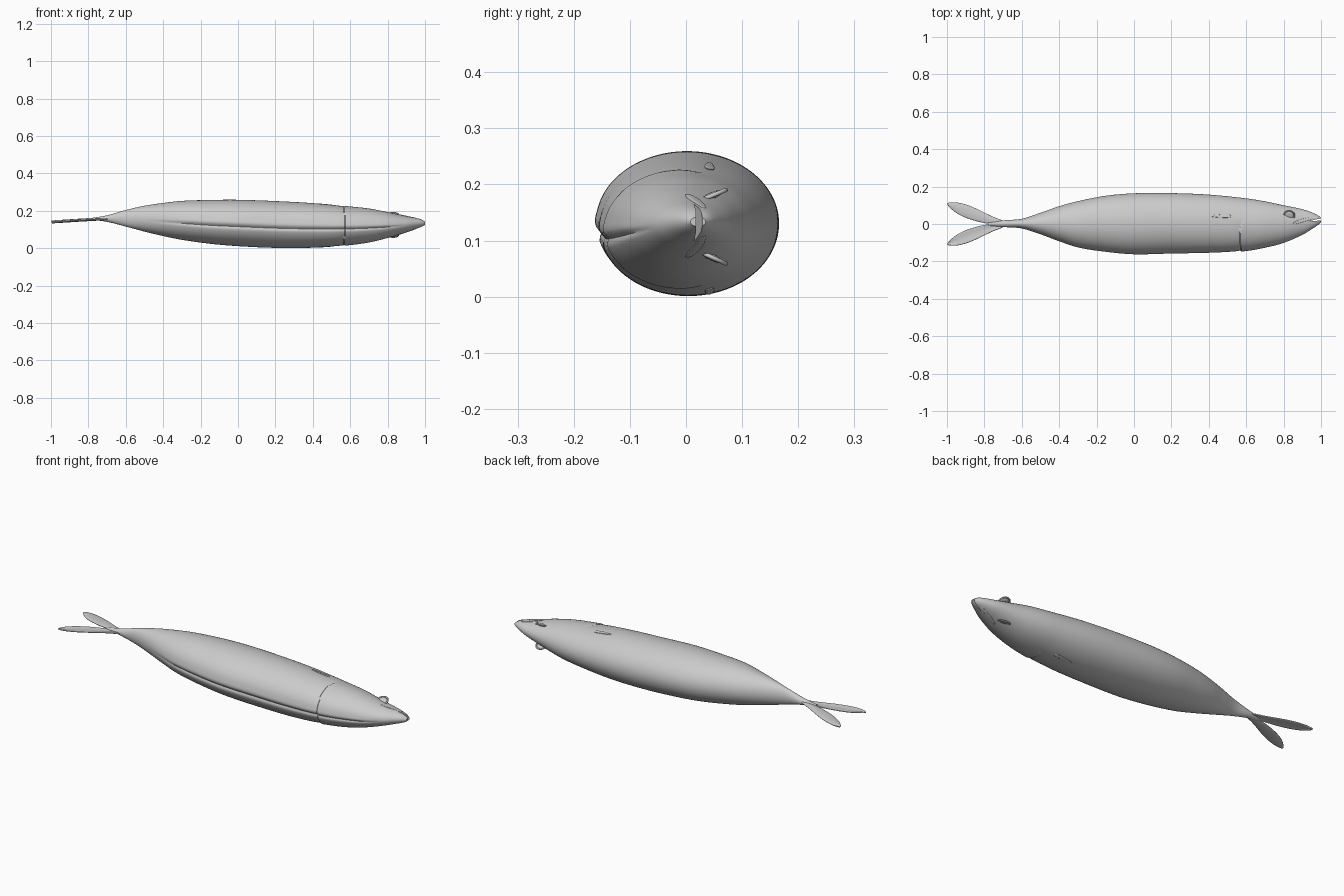
import bpy, bmesh, math
from mathutils import Vector

if "Cube" in bpy.data.objects:
    bpy.data.objects.remove(bpy.data.objects["Cube"])

# body stations: x, y low, y high, z low, z high
STATIONS = [
    (-0.78, -0.008, 0.008, 0.152, 0.162), (-0.70, -0.016, 0.019, 0.141, 0.176),
    (-0.60, -0.024, 0.028, 0.116, 0.204), (-0.50, -0.055, 0.060, 0.089, 0.227),
    (-0.40, -0.092, 0.095, 0.065, 0.242), (-0.30, -0.124, 0.122, 0.045, 0.253),
    (-0.15, -0.147, 0.151, 0.024, 0.258), (0.00, -0.160, 0.164, 0.011, 0.259),
    (0.20, -0.156, 0.165, 0.002, 0.252), (0.40, -0.152, 0.157, 0.003, 0.241),
    (0.60, -0.141, 0.137, 0.018, 0.222), (0.70, -0.125, 0.121, 0.031, 0.212),
    (0.80, -0.100, 0.100, 0.055, 0.193), (0.90, -0.058, 0.079, 0.086, 0.171),
    (0.95, -0.028, 0.062, 0.103, 0.162), (0.98, -0.008, 0.048, 0.114, 0.154),
    (1.00, 0.008, 0.035, 0.125, 0.142)]


def slope(i):
    a, b = STATIONS[max(i - 1, 0)], STATIONS[min(i + 1, len(STATIONS) - 1)]
    return [(q - p) / (b[0] - a[0]) for p, q in zip(a, b)]


def section(x):
    i = 0
    while i < len(STATIONS) - 2 and x > STATIONS[i + 1][0]:
        i += 1
    a, b = STATIONS[i], STATIONS[i + 1]
    h = b[0] - a[0]
    t = (x - a[0]) / h
    m, n = slope(i), slope(i + 1)
    v = [(2*t**3 - 3*t*t + 1)*a[k] + (t**3 - 2*t*t + t)*h*m[k]
         + (3*t*t - 2*t**3)*b[k] + (t**3 - t*t)*h*n[k] for k in range(1, 5)]
    return (v[0]+v[1])/2, (v[1]-v[0])/2, (v[2]+v[3])/2, (v[3]-v[2])/2


def flank(x, y, side, lift=0.0):
    """Point on the upper (1) or lower (-1) flank."""
    cy, ry, cz, rz = section(x)
    u = min(1, abs(y - cy) / ry)
    return Vector((x, y, cz + side * (rz * math.sqrt(1 - u*u) + lift)))


def make(name, verts, faces):
    bm = bmesh.new()
    vs = [bm.verts.new(v) for v in verts]
    for f in faces:
        bm.faces.new([vs[i] for i in f])
    bmesh.ops.recalc_face_normals(bm, faces=bm.faces)
    me = bpy.data.meshes.new(name)
    bm.to_mesh(me)
    bm.free()
    ob = bpy.data.objects.new(name, me)
    bpy.context.collection.objects.link(ob)
    return ob


def smooth(ob, angle=40):
    bpy.ops.object.select_all(action='DESELECT')
    ob.select_set(True)
    bpy.context.view_layer.objects.active = ob
    bpy.ops.object.shade_smooth_by_angle(angle=math.radians(angle))


def sheet(name, rows, thick, levels=2):
    """Thin rounded fin from rows of points."""
    n = len(rows[0])
    faces = [(r*n+c, r*n+c+1, (r+1)*n+c+1, (r+1)*n+c)
             for r in range(len(rows)-1) for c in range(n-1)]
    ob = make(name, [p for r in rows for p in r], faces)
    s = ob.modifiers.new("thickness", 'SOLIDIFY')
    s.thickness, s.offset = thick, 0
    sub = ob.modifiers.new("round", 'SUBSURF')
    sub.levels = sub.render_levels = levels
    smooth(ob, 60)
    return ob


# body, with gill-cover step and belly seam pressed into the skin
def skin(x, a):
    cy, ry, cz, rz = section(x)
    c, s = math.cos(a), math.sin(a)
    y, k = cy + ry*c, 1.0
    edge = 0.565 + 0.35*(y + 0.06)**2 * (10 if y > -0.06 else 4)
    d = x - edge
    if y < 0.03:
        fade = min(1, (0.03 - y) / 0.04)
        if d >= 0:
            k += 0.022 * fade * math.exp(-d / 0.07)
        else:
            k -= 0.03 * fade * math.exp(d / 0.025)
    if c < 0 and -0.5 < x < 0.9:
        w = min(1, (x + 0.5) * 4, (0.9 - x) * 8)
        k -= 0.05 * w * math.exp(-((s + 0.16) / 0.06)**2)
        k += 0.012 * w * math.exp(-((s - 0.02) / 0.1)**2)
    return (x, cy + ry*k*c, cz + rz*k*s)


NX, NA = 260, 112
verts, faces = [], []
for i in range(NX + 1):
    t = i / NX
    x = -0.78 + 1.78 * (t + 0.25 * math.sin(math.pi*t) / math.pi)
    verts += [skin(x, 2*math.pi*j/NA) for j in range(NA)]
for i in range(NX):
    for j in range(NA):
        k = (j + 1) % NA
        faces.append((i*NA+j, i*NA+k, (i+1)*NA+k, (i+1)*NA+j))
faces += [tuple(range(NA)), tuple(range(NX*NA, NX*NA + NA))]
body = make("body", verts, faces)

# open mouth cut between the jaws
outline = [(0.935, 0.014), (0.985, 0.018), (1.03, 0.018), (1.03, 0.034), (0.985, 0.027)]
n = len(outline)
cutter = make("mouth_cutter", [(x, y, z) for z in (0.0, 0.3) for x, y in outline],
              [tuple(range(n)), tuple(range(n, 2*n))]
              + [(i, (i+1) % n, n+(i+1) % n, n+i) for i in range(n)])
cutter.hide_render = True
cutter.hide_set(True)
b = body.modifiers.new("mouth", 'BOOLEAN')
b.operation, b.object, b.solver = 'DIFFERENCE', cutter, 'EXACT'
smooth(body, 45)

# forked tail: leading and trailing edge of one lobe, mirrored in y
LEAD = [(-0.69, 0.016), (-0.75, 0.036), (-0.81, 0.067), (-0.87, 0.096),
        (-0.93, 0.115), (-0.975, 0.118), (-1.0, 0.111)]
TRAIL = [(-0.70, -0.004), (-0.765, -0.003), (-0.83, 0.010), (-0.89, 0.028),
         (-0.945, 0.052), (-0.982, 0.084), (-0.998, 0.105)]
for name, m in (("upper_tail_lobe", 1), ("lower_tail_lobe", -1)):
    rows = []
    for p, q in zip(LEAD, TRAIL):
        row = []
        for c in range(5):
            x, y = (p[k] + (q[k] - p[k]) * c / 4 for k in (0, 1))
            z = 0.158 - 0.018 * ((-0.69 - x) / 0.31)**1.2 if x < -0.69 else 0.158
            row.append((x, m*y, z + 0.004*math.sin(c*math.pi/4) * m))
        rows.append(row)
    sheet(name, rows, 0.009)

for label, side in (("upper", 1), ("lower", -1)):
    # eye and its socket rim, lying on the flank
    at = flank(0.83, 0.045, side)
    e = 0.004
    normal = (flank(0.83+e, 0.045, side) - flank(0.83-e, 0.045, side)).cross(
        flank(0.83, 0.045+e, side) - flank(0.83, 0.045-e, side)) * side
    rot = normal.to_track_quat('Z', 'Y').to_euler()
    bpy.ops.mesh.primitive_uv_sphere_add(segments=32, ring_count=16, radius=0.024,
                                         location=at, rotation=rot)
    eye = bpy.context.object
    eye.name = label + "_eye"
    eye.scale = (1, 1, 0.25)
    smooth(eye)
    bpy.ops.mesh.primitive_torus_add(major_radius=0.028, minor_radius=0.004,
                                     major_segments=40, minor_segments=10,
                                     location=at, rotation=rot)
    rim = bpy.context.object
    rim.name = label + "_eye_rim"
    smooth(rim)

    # pectoral fin folded back against the flank
    rows = [[flank(x, 0.042 + w*c, side, 0.002) for c in (-1, 0, 1)]
            for x, w in ((0.52, 0.008), (0.49, 0.010), (0.45, 0.008), (0.41, 0.003))]
    sheet(label + "_pectoral_fin", rows, 0.005)

    # upper jaw bone running back from the mouth
    rows = [[flank(x, y + w*c, side, 0.0) for c in (-1, 0, 1)]
            for x, y, w in ((0.96, 0.032, 0.006), (0.92, 0.024, 0.009),
                            (0.88, 0.012, 0.010), (0.85, 0.002, 0.005))]
    sheet(label + "_jaw_bone", rows, 0.005)
